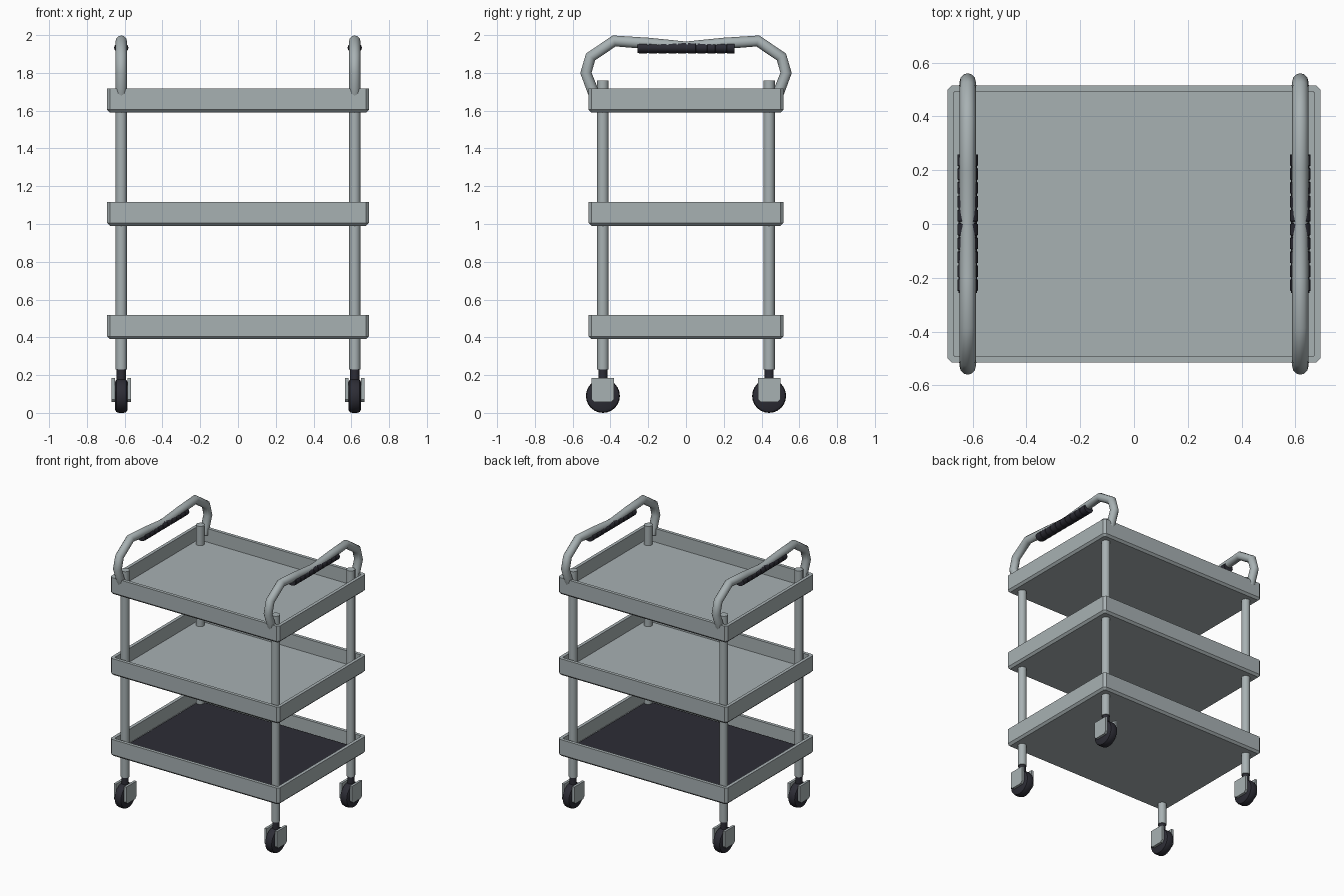
import bpy, bmesh, math
from mathutils import Matrix, Vector

if "Cube" in bpy.data.objects:
    bpy.data.objects.remove(bpy.data.objects["Cube"], do_unlink=True)


def material(name, rgb):
    m = bpy.data.materials.new(name)
    m.use_nodes = True
    m.diffuse_color = (*rgb, 1)
    m.node_tree.nodes["Principled BSDF"].inputs["Base Color"].default_value = (*rgb, 1)
    return m


GREY = material("grey metal", (0.39, 0.44, 0.45))
DARK = material("dark rubber", (0.026, 0.026, 0.036))


def finish(name, bm, mat, smooth=False):
    bmesh.ops.recalc_face_normals(bm, faces=bm.faces)
    me = bpy.data.meshes.new(name)
    bm.to_mesh(me)
    bm.free()
    me.materials.append(mat)
    ob = bpy.data.objects.new(name, me)
    bpy.context.collection.objects.link(ob)
    if smooth:
        bpy.ops.object.select_all(action="DESELECT")
        ob.select_set(True)
        bpy.context.view_layer.objects.active = ob
        bpy.ops.object.shade_smooth_by_angle(angle=math.radians(40))
    return ob


def box_mesh(size, centre):
    bm = bmesh.new()
    bmesh.ops.create_cube(bm, size=1)
    bmesh.ops.scale(bm, vec=size, verts=bm.verts)
    bmesh.ops.translate(bm, vec=centre, verts=bm.verts)
    return bm


def lathe(name, profile, turn, centre, mat, sides=16, squash=1):
    """Closed solid from (radius, height) rings, turned to its axis."""
    bm = bmesh.new()
    rings = [[bm.verts.new((r * math.cos(2 * math.pi * i / sides),
                            r * squash * math.sin(2 * math.pi * i / sides), h))
              for i in range(sides)] for r, h in profile]
    for a, b in zip(rings, rings[1:]):
        for i in range(sides):
            j = (i + 1) % sides
            bm.faces.new((a[i], a[j], b[j], b[i]))
    bm.faces.new(rings[0])
    bm.faces.new(rings[-1])
    bmesh.ops.transform(bm, matrix=Matrix.Translation(centre) @ turn, verts=bm.verts)
    return finish(name, bm, mat, True)


UP = Matrix.Identity(4)
ALONG_X = Matrix.Rotation(math.pi / 2, 4, "Y")
ALONG_Y = Matrix.Rotation(math.pi / 2, 4, "X")


# Trays: chamfered boxes with a sunken floor
def tray(name, base):
    bm = box_mesh((1.386, 1.03, 0.127), (0, 0, base + 0.0635))
    upright = [e for e in bm.edges if abs(e.verts[0].co.z - e.verts[1].co.z) > 0.1]
    bmesh.ops.bevel(bm, geom=upright, offset=0.016, segments=1, affect="EDGES")
    low = [e for e in bm.edges if all(v.co.z < base + 0.001 for v in e.verts)]
    bmesh.ops.bevel(bm, geom=low, offset=0.015, segments=1, affect="EDGES")
    bm.normal_update()
    top = max(bm.faces, key=lambda f: f.calc_center_median().z)
    bmesh.ops.inset_region(bm, faces=[top], thickness=0.026)
    bmesh.ops.inset_region(bm, faces=[top], thickness=0.001)
    bmesh.ops.translate(bm, vec=(0, 0, -0.1), verts=top.verts)
    finish(name, bm, GREY)


for name, base in (("lower_tray", 0.39), ("middle_tray", 0.99), ("upper_tray", 1.59)):
    tray(name, base)

# Rubber mat in the lower tray
finish("lower_mat", box_mesh((1.27, 0.92, 0.02), (0, 0, 0.43)), DARK)

# Posts and casters at the four corners
for sx, side in ((-1, "right"), (1, "left")):
    for sy, end in ((-1, "front"), (1, "back")):
        x, y = sx * 0.618, sy * 0.44
        tag = f"{end}_{side}"
        lathe("post_" + tag, [(0.03, 0.23), (0.03, 1.76)], UP, (x, y, 0), GREY)
        lathe("caster_stem_" + tag, [(0.024, 0.15), (0.024, 0.235)], UP, (x, y, 0), DARK)
        lathe("wheel_" + tag,
              [(0.074, -0.033), (0.086, -0.026), (0.09, -0.012),
               (0.09, 0.012), (0.086, 0.026), (0.074, 0.033)],
              ALONG_X, (x, y, 0.09), DARK, 24)
        for k, face in ((-1, "inner"), (1, "outer")):
            bm = box_mesh((0.018, 0.118, 0.128), (x + k * sx * 0.042, y, 0.121))
            corners = [e for e in bm.edges
                       if abs(e.verts[0].co.x - e.verts[1].co.x) > 0.01
                       and e.verts[0].co.z < 0.1]
            bmesh.ops.bevel(bm, geom=corners, offset=0.015, segments=1, affect="EDGES")
            finish(f"caster_plate_{face}_{tag}", bm, GREY)

# Bent tube handles with a slight dip in the middle
half = [(-0.48, 1.67), (-0.53, 1.80), (-0.505, 1.885), (-0.38, 1.969), (-0.2, 1.956)]
path = half + [(0, 1.936)] + [(-y, z) for y, z in reversed(half)]


def handle(name, x, radius=0.03, sides=12):
    bm = bmesh.new()
    pts = [Vector((x, y, z)) for y, z in path]
    rings = []
    for i, p in enumerate(pts):
        before = (p - pts[max(i - 1, 0)]).normalized()
        after = (pts[min(i + 1, len(pts) - 1)] - p).normalized()
        tangent = (before + after).normalized()
        across = Vector((1, 0, 0))
        normal = tangent.cross(across)
        rings.append([bm.verts.new(p + radius * (math.cos(t) * across + math.sin(t) * normal))
                      for t in (2 * math.pi * k / sides for k in range(sides))])
    for a, b in zip(rings, rings[1:]):
        for i in range(sides):
            j = (i + 1) % sides
            bm.faces.new((a[i], a[j], b[j], b[i]))
    bm.faces.new(rings[0])
    bm.faces.new(rings[-1])
    finish(name, bm, GREY, True)


# Ribbed grips wrapped below the handle dip
ribs = 10
step = 0.516 / ribs
grip = []
for n in range(ribs):
    start = -0.258 + n * step
    grip += [(0.038, start), (0.038, start + step * 0.8),
             (0.035, start + step * 0.82), (0.035, start + step * 0.98)]

for sx, side in ((-1, "right"), (1, "left")):
    handle("handle_" + side, sx * 0.618)
    lathe("grip_" + side, grip, ALONG_Y, (sx * 0.618, 0, 1.933), DARK, 16, 0.8)
